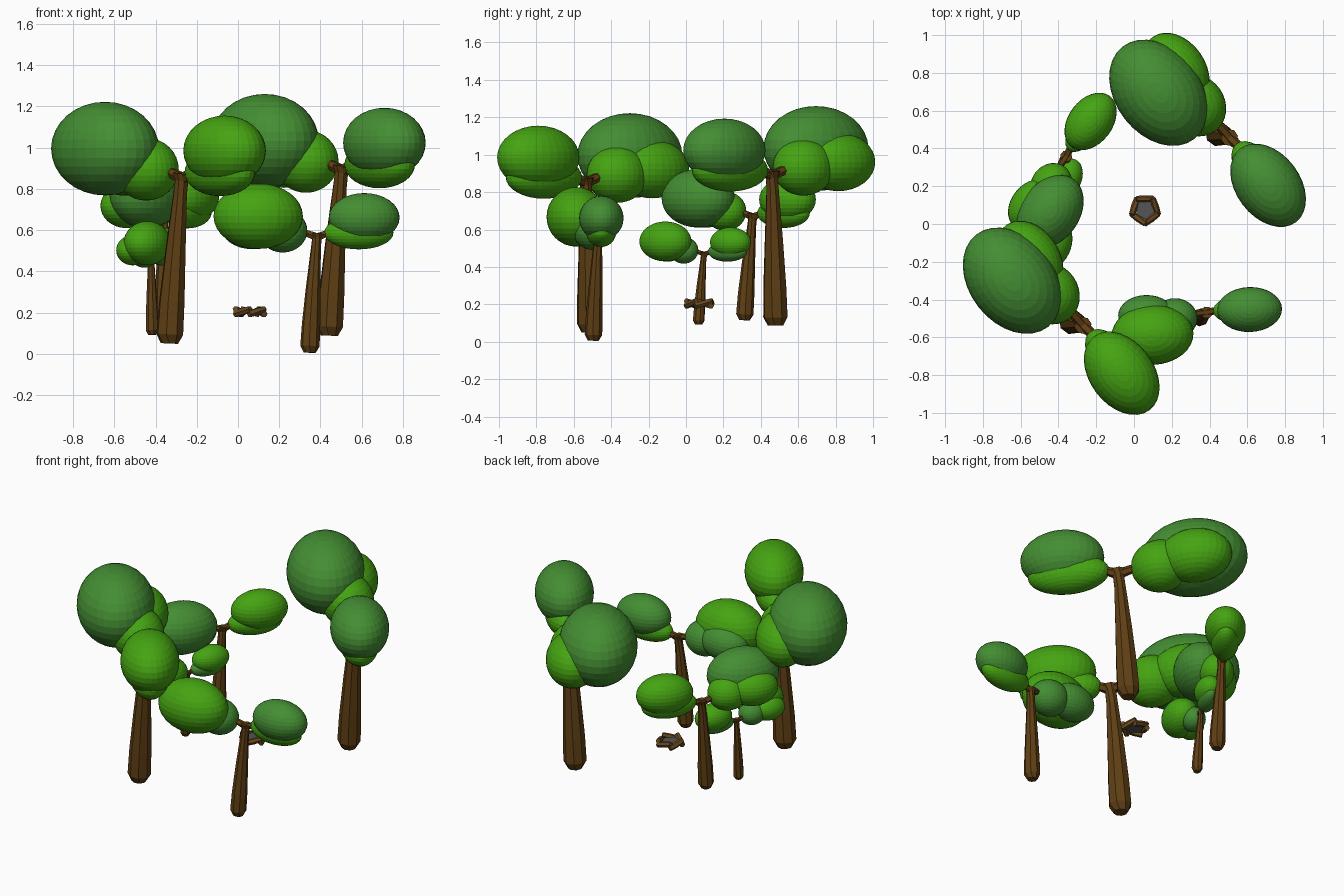
import bpy, bmesh, math
from mathutils import Vector, Matrix

if "Cube" in bpy.data.objects:
    bpy.data.objects.remove(bpy.data.objects["Cube"])


def material(name, rgb):
    m = bpy.data.materials.new(name)
    m.diffuse_color = (*rgb, 1)
    m.use_nodes = True
    m.node_tree.nodes["Principled BSDF"].inputs["Base Color"].default_value = m.diffuse_color
    return m


DARK = material("dark_leaf_green", (0.058, 0.27, 0.033))
LIGHT = material("light_leaf_green", (0.06, 0.37, 0.006))
BARK = material("bark_brown", (0.115, 0.05, 0.007))
LOG = material("log_brown", (0.14, 0.065, 0.014))
ASH = material("ash_grey", (0.09, 0.09, 0.095))


def finish(name, bm, mat, matrix):
    bmesh.ops.recalc_face_normals(bm, faces=bm.faces)
    me = bpy.data.meshes.new(name)
    bm.to_mesh(me)
    bm.free()
    me.materials.append(mat)
    ob = bpy.data.objects.new(name, me)
    ob.matrix_world = matrix
    bpy.context.collection.objects.link(ob)
    return ob


def add_tube(bm, rings, sides):
    """Closed faceted tube through (point, radius) rings."""
    pts = [Vector(p) for p, r in rings]
    loops = []
    for i, (p, r) in enumerate(rings):
        d = pts[min(i + 1, len(pts) - 1)] - pts[max(i - 1, 0)]
        q = d.to_track_quat('Z', 'Y')
        loops.append([bm.verts.new(pts[i] + q @ Vector((r * math.cos(a), r * math.sin(a), 0)))
                      for a in (math.tau * k / sides for k in range(sides))])
    for a, b in zip(loops, loops[1:]):
        for k in range(sides):
            n = (k + 1) % sides
            bm.faces.new((a[k], a[n], b[n], b[k]))
    bm.faces.new(loops[0][::-1])
    bm.faces.new(loops[-1])


# Leaf clumps in tree space: centre, long radius, short radius, heading
LEAVES = [
    ("big_crown", (-0.312, 0.217, 0.945), 0.31, 0.227, 128),
    ("back_leaves", (-0.219, 0.337, 0.873), 0.215, 0.156, 125),
    ("inner_leaves", (-0.112, 0.150, 0.845), 0.17, 0.152, 125),
    ("small_crown", (0.268, -0.273, 0.935), 0.245, 0.17, -53),
    ("lower_leaves", (0.245, -0.243, 0.83), 0.24, 0.115, -53),
]


def tree(name, base, scale, turn, tones):
    place = (Matrix.Translation(base) @ Matrix.Rotation(math.radians(turn), 4, 'Z')
             @ Matrix.Scale(scale, 4))
    # leaning trunk
    bm = bmesh.new()
    add_tube(bm, [((0, 0, 0), 0.042), ((0.002, 0, 0.045), 0.067), ((0.012, -0.003, 0.2), 0.064),
                  ((0.03, -0.008, 0.45), 0.051), ((0.052, -0.015, 0.72), 0.035),
                  ((0.06, -0.018, 0.79), 0.034), ((0.063, -0.02, 0.825), 0.046)], 8)
    # two forked branches
    top = (0.063, -0.02, 0.80)
    add_tube(bm, [(top, 0.03), ((0.015, 0.035, 0.825), 0.026), ((-0.112, 0.15, 0.86), 0.02)], 6)
    add_tube(bm, [(top, 0.03), ((0.11, -0.065, 0.825), 0.026), ((0.22, -0.215, 0.86), 0.02)], 6)
    finish(name + "_trunk", bm, BARK, place)
    # leaf clumps
    for (part, centre, a, b, heading), tone in zip(LEAVES, tones):
        bm = bmesh.new()
        bmesh.ops.create_uvsphere(bm, u_segments=32, v_segments=16, radius=1)
        shape = (Matrix.Translation(centre) @ Matrix.Rotation(math.radians(heading), 4, 'Z')
                 @ Matrix.Diagonal((a, b, b, 1)))
        bm.transform(shape)
        finish(name + "_" + part, bm, DARK if tone == "d" else LIGHT, place)


# Five copies of one tree; tones give each clump dark (d) or light (l)
tree("front_left_tree", (-0.333, -0.517, 0.05), 1.0, 0, "dllll")
tree("back_right_tree", (0.442, 0.478, 0.088), 1.0, 0, "dlldl")
tree("front_right_tree", (0.348, -0.496, 0.006), 0.7, 54.8, "ldddl")
tree("back_left_tree", (-0.36, 0.313, 0.115), 0.69, 106, "dllll")
tree("left_small_tree", (-0.416, 0.067, 0.092), 0.47, 117, "lldld")

# Campfire: ring of five tilted logs around an ash bed
fire = Matrix.Translation((0.058, 0.075, 0.205))
for i in range(5):
    ang = math.tau * i / 5 + 0.3
    out = Vector((math.cos(ang), math.sin(ang), 0)) * 0.058
    along = Vector((-math.sin(ang), math.cos(ang), 0.28)).normalized() * 0.048
    bm = bmesh.new()
    add_tube(bm, [(out - along, 0.017), (out, 0.019), (out + along, 0.015)], 6)
    finish("fire_log_%d" % (i + 1), bm, LOG, fire)
bm = bmesh.new()
add_tube(bm, [((0, 0, -0.008), 0.05), ((0, 0, 0.004), 0.05)], 10)
finish("ash_bed", bm, ASH, fire)
